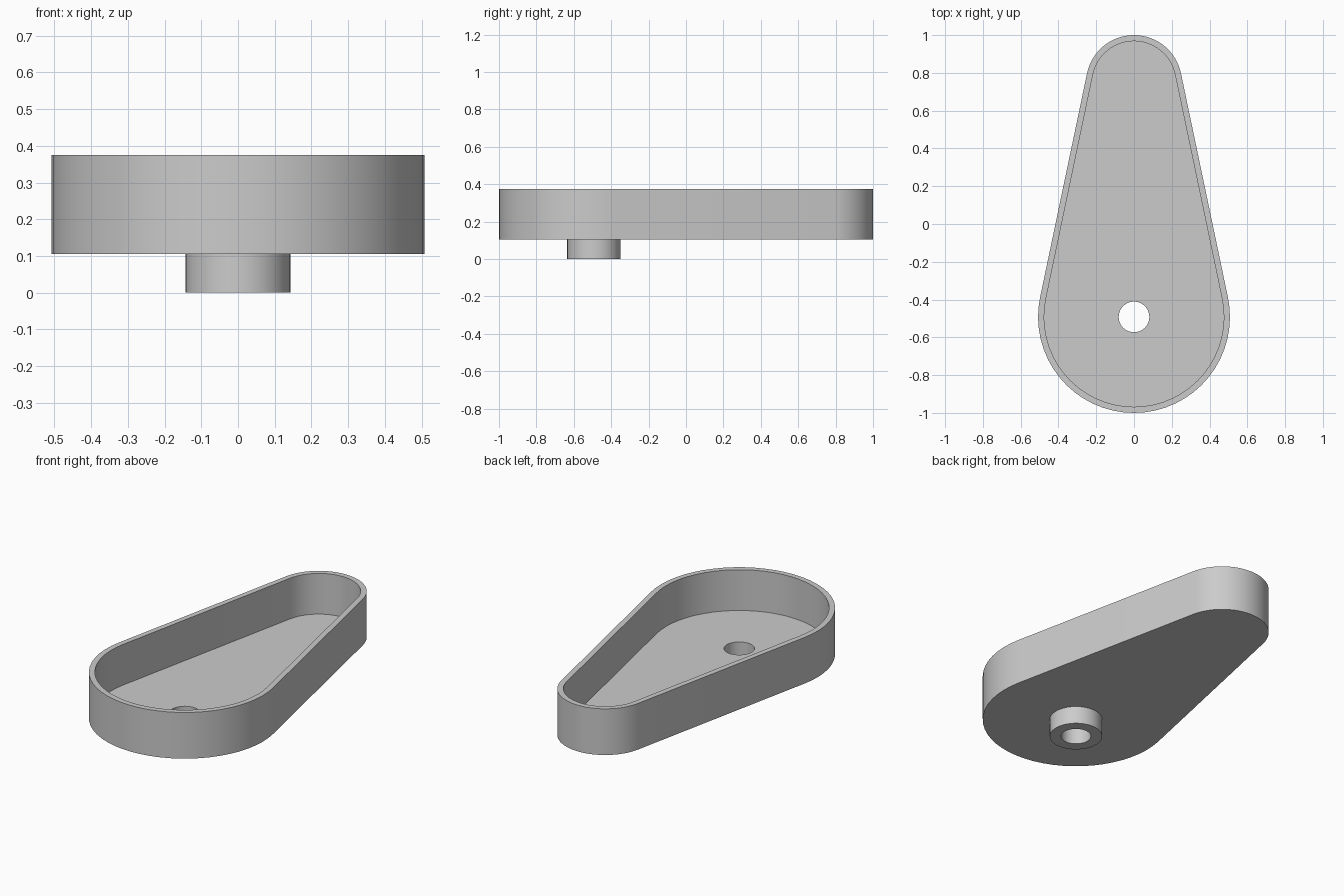
import bpy
import bmesh
from math import asin, cos, sin, pi, radians

cube = bpy.data.objects.get("Cube")
if cube:
    bpy.data.objects.remove(cube, do_unlink=True)

# Key dimensions
BIG_Y, BIG_R = -0.492, 0.508
SMALL_Y, SMALL_R = 0.746, 0.254
WALL = 0.032
BOSS_R, HOLE_R = 0.143, 0.081
BASE_Z, FLOOR_Z, RIM_Z = 0.105, 0.137, 0.375
STEPS = 32

# Normal directions around the teardrop: small end arc, then big end arc
tilt = asin((BIG_R - SMALL_R) / (SMALL_Y - BIG_Y))
small_arc = [tilt + (pi - 2 * tilt) * i / STEPS for i in range(STEPS + 1)]
big_arc = [pi - tilt + (pi + 2 * tilt) * i / STEPS for i in range(STEPS + 1)]


def teardrop(bm, inset, z):
    """Ring of two arcs joined by their common tangents."""
    ring = []
    for arc, cy, r in ((small_arc, SMALL_Y, SMALL_R), (big_arc, BIG_Y, BIG_R)):
        ring += [bm.verts.new(((r - inset) * cos(a), cy + (r - inset) * sin(a), z))
                 for a in arc]
    return ring


def circle(bm, r, z):
    """Round ring about the boss axis, matching the teardrop point order."""
    return [bm.verts.new((r * cos(a), BIG_Y + r * sin(a), z))
            for a in small_arc + big_arc]


# One closed skin: floor, inside wall, rim, outside wall, underside, boss, bore
bm = bmesh.new()
rings = [
    circle(bm, HOLE_R, FLOOR_Z),
    teardrop(bm, WALL, FLOOR_Z),
    teardrop(bm, WALL, RIM_Z),
    teardrop(bm, 0, RIM_Z),
    teardrop(bm, 0, BASE_Z),
    circle(bm, BOSS_R, BASE_Z),
    circle(bm, BOSS_R, 0),
    circle(bm, HOLE_R, 0),
]
for k, lower in enumerate(rings):
    upper = rings[(k + 1) % len(rings)]
    for i in range(len(lower)):
        j = (i + 1) % len(lower)
        bm.faces.new((lower[i], lower[j], upper[j], upper[i]))
bmesh.ops.remove_doubles(bm, verts=bm.verts, dist=0.0001)
bmesh.ops.recalc_face_normals(bm, faces=bm.faces)

mesh = bpy.data.meshes.new("tray_with_boss")
bm.to_mesh(mesh)
bm.free()
tray = bpy.data.objects.new("tray_with_boss", mesh)
bpy.context.collection.objects.link(tray)

# Plain grey material
grey = bpy.data.materials.new("light_grey")
grey.use_nodes = True
colour = (0.6, 0.6, 0.6, 1)
grey.diffuse_color = colour
grey.node_tree.nodes["Principled BSDF"].inputs["Base Color"].default_value = colour
mesh.materials.append(grey)

# Smooth curved walls, crisp rims
bpy.ops.object.select_all(action="DESELECT")
tray.select_set(True)
bpy.context.view_layer.objects.active = tray
bpy.ops.object.shade_smooth_by_angle(angle=radians(30))
